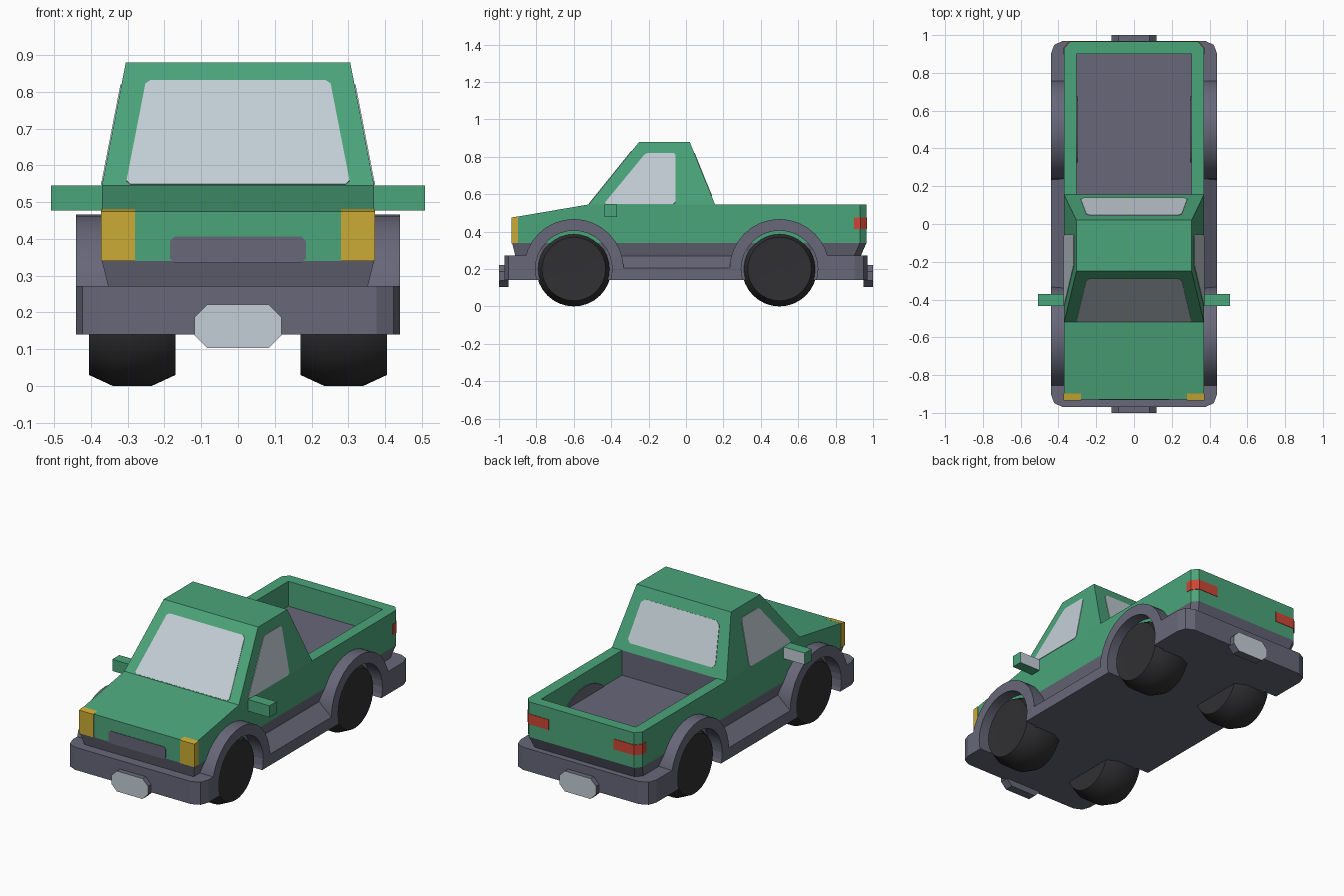
import bpy, bmesh, math
from mathutils import Vector

if "Cube" in bpy.data.objects:
    bpy.data.objects.remove(bpy.data.objects["Cube"])


def material(name, rgb):
    m = bpy.data.materials.new(name)
    m.diffuse_color = (*rgb, 1)
    m.use_nodes = True
    m.node_tree.nodes["Principled BSDF"].inputs["Base Color"].default_value = m.diffuse_color
    return m


GREEN = material("green paint", (0.07, 0.375, 0.195))
GREY = material("grey trim", (0.135, 0.135, 0.19))
BLACK = material("black rubber", (0.03, 0.03, 0.033))
GLASS = material("pale glass", (0.55, 0.625, 0.675))
YELLOW = material("yellow lamp", (0.60, 0.41, 0.035))
RED = material("red lamp", (0.62, 0.06, 0.035))


def loft(name, rings, mats, rule=None, smooth=False):
    """Solid through matching rings of points; rule(face) picks the material."""
    bm = bmesh.new()
    vs = [[bm.verts.new(p) for p in r] for r in rings]
    n = len(vs[0])
    for a, b in zip(vs, vs[1:]):
        for i in range(n):
            j = (i + 1) % n
            bm.faces.new((a[i], a[j], b[j], b[i]))
    bm.faces.new(vs[0])
    bm.faces.new(vs[-1])
    bmesh.ops.recalc_face_normals(bm, faces=bm.faces)
    if rule:
        for f in bm.faces:
            f.material_index = int(rule(f))
    me = bpy.data.meshes.new(name)
    bm.to_mesh(me)
    bm.free()
    ob = bpy.data.objects.new(name, me)
    bpy.context.collection.objects.link(ob)
    for m in mats:
        me.materials.append(m)
    if smooth:
        smooth_by_angle(ob)
    return ob


def smooth_by_angle(ob):
    bpy.ops.object.select_all(action='DESELECT')
    ob.select_set(True)
    bpy.context.view_layer.objects.active = ob
    bpy.ops.object.shade_smooth_by_angle()


def box(name, x, y, z, mats, rule=None):
    plan = [(x[0], y[0]), (x[1], y[0]), (x[1], y[1]), (x[0], y[1])]
    return loft(name, [[(a, b, h) for a, b in plan] for h in z], mats, rule)


def clip_corners(pts, r):
    out = []
    for i, p in enumerate(pts):
        for q in (pts[i - 1], pts[(i + 1) % len(pts)]):
            out.append(p + (q - p).normalized() * r)
    return out


def plate(name, pts, mat, r=0.012):
    """Thin panel lying on a body surface."""
    pts = [Vector(p) for p in pts]
    n = (pts[1] - pts[0]).cross(pts[2] - pts[0]).normalized()
    if n.dot(sum(pts, Vector()) / len(pts) - Vector((0, -0.15, 0.6))) < 0:
        n = -n
    pts = clip_corners(pts, r)
    return loft(name, [[p - n * 0.004 for p in pts], [p + n * 0.003 for p in pts]], [mat])


def cut(ob, cutter):
    mod = ob.modifiers.new("cut", 'BOOLEAN')
    mod.operation = 'DIFFERENCE'
    mod.solver = 'EXACT'
    mod.object = cutter
    bpy.context.view_layer.objects.active = ob
    bpy.ops.object.modifier_apply(modifier=mod.name)


def circle(x, y, r, n=32):
    return [(x, y + r * math.cos(2 * math.pi * i / n), 0.2 + r * math.sin(2 * math.pi * i / n))
            for i in range(n)]


# bonnet, sloping down to the front
loft("bonnet", [[(x, -0.93, 0.34), (x, -0.93, 0.475), (x, -0.52, 0.545), (x, -0.52, 0.34)]
                for x in (-0.37, 0.37)], [GREEN])

# rear body with the load bed hollowed out; floor and front wall are grey
plan = [(-0.37, -0.52), (0.37, -0.52), (0.37, 0.93), (0.34, 0.965), (-0.34, 0.965), (-0.37, 0.93)]
body = loft("rear_body", [[(x, y, z) for x, y in plan] for z in (0.34, 0.545)], [GREEN, GREY])
hollow = box("bed_cutter", (-0.305, 0.305), (0.155, 0.90), (0.40, 0.7), [GREEN])
cut(body, hollow)
bpy.data.objects.remove(hollow)
for f in body.data.polygons:
    c, n = f.center, f.normal
    floor = n.z > 0.9 and c.z < 0.45
    front_wall = n.y > 0.9 and c.y < 0.3
    f.material_index = int(floor or front_wall)

# tapered cab
loft("cab", [[(-w, f, z), (w, f, z), (w, b, z), (-w, b, z)]
             for w, f, b, z in ((0.37, -0.52, 0.155, 0.545), (0.305, -0.25, 0.02, 0.88))], [GREEN])


# windows follow the slopes of the cab
def front_y(z): return -0.52 + (z - 0.545) * 0.27 / 0.335
def back_y(z): return 0.155 - (z - 0.545) * 0.135 / 0.335
def side_x(z): return 0.37 - (z - 0.545) * 0.065 / 0.335


plate("windscreen", [(x, front_y(z), z) for x, z in
                     ((-0.305, 0.548), (0.305, 0.548), (0.25, 0.83), (-0.25, 0.83))], GLASS)
plate("rear_window", [(x, back_y(z), z) for x, z in
                      ((-0.285, 0.59), (0.285, 0.59), (0.25, 0.82), (-0.25, 0.82))], GLASS, 0.02)

# grille
plate("grille", [(x, -0.93, z) for x, z in
                 ((-0.185, 0.335), (0.185, 0.335), (0.185, 0.406), (-0.185, 0.406))], GREY)

# grey skirt tapering in under the body
loft("skirt", [[(-w, f, z), (w, f, z), (w, b - 0.035, z), (w - 0.03, b, z), (0.03 - w, b, z), (-w, b - 0.035, z)]
               for w, f, b, z in ((0.35, -0.91, 0.93, 0.26), (0.37, -0.93, 0.965, 0.34))], [GREY])

# chassis with sloped sills, and the two bumpers
corner = [(0.44, 0.90), (0.423, 0.948), (0.376, 0.97)]
end = corner + [(-x, y) for x, y in reversed(corner)]
outline = end + [(-x, -y) for x, y in end]
chassis = loft("chassis", [[(x, y, 0.14) for x, y in outline], [(x, y, 0.205) for x, y in outline],
                           [(max(-0.355, min(0.355, x)), y, 0.27) for x, y in outline]], [GREY])
trim = [chassis]
for name, s, inner in (("front_bumper", -1, 0.75), ("rear_bumper", 1, 0.65)):
    ring = [(x, s * y) for x, y in end + [(-0.44, inner), (0.44, inner)]]
    trim.append(loft(name, [[(x, y, z) for x, y in ring] for z in (0.14, 0.272)], [GREY]))

# number plate holders with a pale outer face
for name, s in (("front_plate", -1), ("rear_plate", 1)):
    pts = clip_corners([Vector((x, 0, z)) for x, z in
                        ((-0.118, 0.103), (0.118, 0.103), (0.118, 0.222), (-0.118, 0.222))], 0.035)
    loft(name, [[(p.x, s * y, p.z) for p in pts] for y in (0.95, 1.0)], [GREY, GLASS],
         lambda f: f.normal.y * s > 0.9)

# wheels, arches and the openings cut for them
cutters = []
tyre = [(0.17, 0.12), (0.17, 0.17), (0.235, 0.2), (0.34, 0.2), (0.405, 0.17), (0.403, 0.14)]
hub = [(0.38, 0.13), (0.403, 0.14), (0.392, 0.085), (0.375, 0.075), (0.375, 0.06), (0.385, 0.05)]
for sx, side in ((-1, "right"), (1, "left")):
    for yc, end_name in ((-0.6, "front"), (0.5, "rear")):
        tag = f"{end_name}_{side}"
        loft(f"tyre_{tag}", [circle(sx * x, yc, r) for x, r in tyre], [BLACK], smooth=True)
        loft(f"hub_{tag}", [circle(sx * x, yc, r) for x, r in hub], [GREY], smooth=True)
        arc = [(yc + 0.267 * math.cos(math.pi * i / 16), 0.2 + 0.267 * math.sin(math.pi * i / 16))
               for i in range(17)]
        trim.append(loft(f"arch_{tag}", [[(sx * x, y, z) for y, z in arc] for x in (0.30, 0.44)], [GREY]))
        cutters.append(loft("wheel_cutter", [circle(sx * x, yc, 0.205) for x in (0.36, 0.5)], [GREY]))
for part in trim:
    for c in cutters:
        cut(part, c)
    for f in part.data.polygons:
        f.material_index = 0
    if part.name.startswith("arch"):
        smooth_by_angle(part)
for c in cutters:
    bpy.data.objects.remove(c)

# side windows, mirrors and lamps, on both sides
for s, side in ((-1, "right"), (1, "left")):
    plate(f"side_window_{side}", [(s * side_x(z), y, z) for y, z in
                                  ((-0.44, 0.547), (-0.055, 0.547), (-0.055, 0.82), (-0.215, 0.82))], GLASS)
    box(f"mirror_{side}", (s * 0.36, s * 0.508), (-0.435, -0.37), (0.477, 0.545), [GREEN, GLASS],
        lambda f: f.normal.y > 0.9)
    loft(f"headlamp_{side}", [[(s * x, -0.934, 0.34), (s * x, -0.934, 0.475),
                               (s * x, -0.898, 0.481), (s * x, -0.898, 0.34)]
                              for x in (0.28, 0.373)], [YELLOW])
    lamp = [(0.21, 0.968), (0.342, 0.968), (0.373, 0.932), (0.373, 0.897),
            (0.35, 0.897), (0.33, 0.935), (0.21, 0.935)]
    loft(f"tail_lamp_{side}", [[(s * x, y, z) for x, y in lamp] for z in (0.415, 0.475)], [RED])
